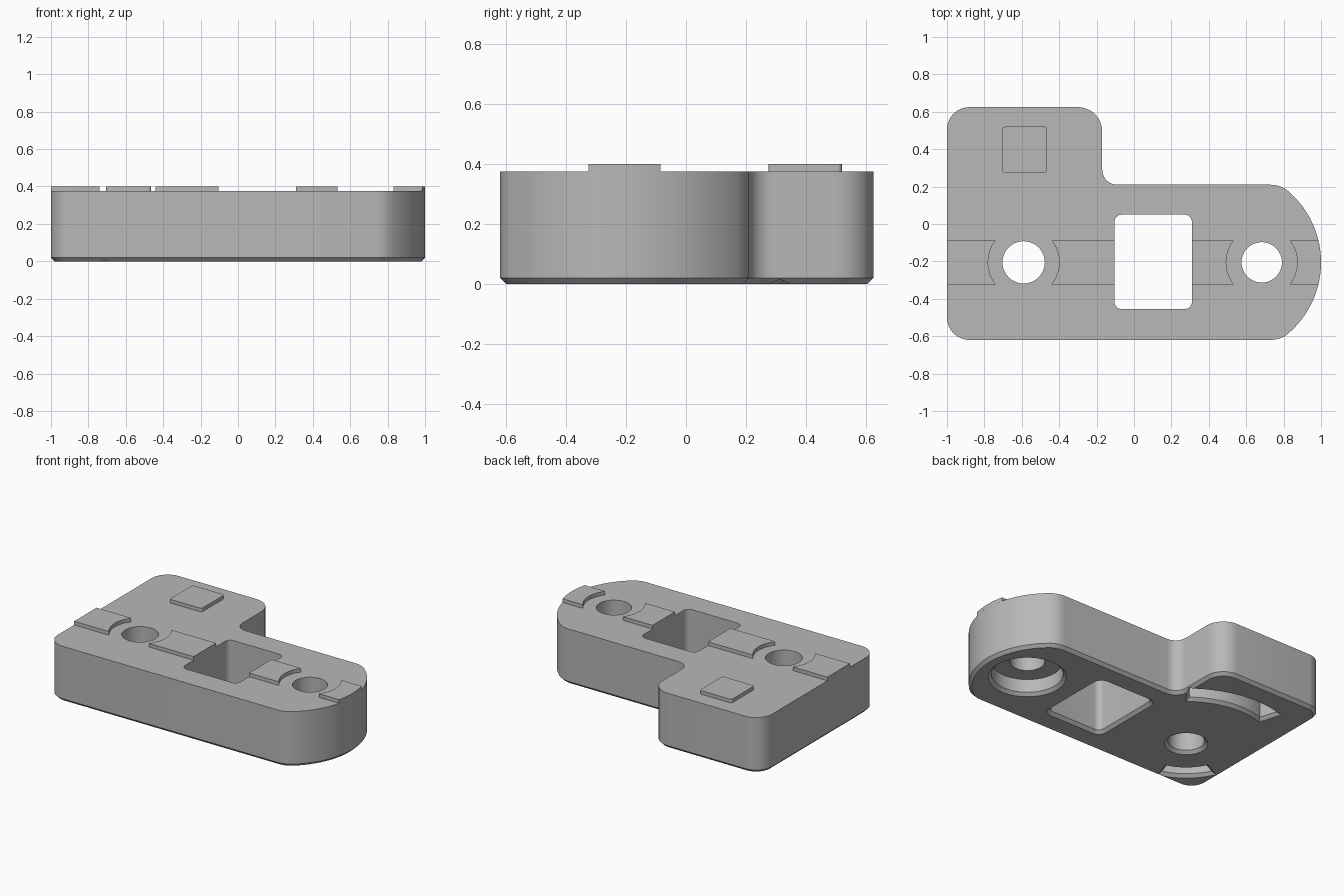
import bpy, bmesh
from math import sin, cos, radians, tan
from mathutils import Vector

cube = bpy.data.objects.get("Cube")
if cube:
    bpy.data.objects.remove(cube, do_unlink=True)

GREY = (0.48, 0.48, 0.48, 1)
grey = bpy.data.materials.new("plain grey")
grey.use_nodes = True
grey.diffuse_color = GREY
grey.node_tree.nodes["Principled BSDF"].inputs["Base Color"].default_value = GREY

TOP, RAISED, CHAMFER = 0.375, 0.4, 0.02
AXIS = -0.205                 # centre line shared by both round holes
PIVOT, NOSE = -0.59, 0.683    # x of the round holes


def arc(cx, cy, r, a0, a1, n=16):
    """Points on an arc, angles in degrees."""
    angles = [radians(a0 + (a1 - a0) * i / n) for i in range(n + 1)]
    return [(cx + r * cos(a), cy + r * sin(a)) for a in angles]


def rounded(corners, n=8):
    """Outline with each (x, y, radius) corner rounded off."""
    out = []
    for i, (x, y, r) in enumerate(corners):
        p = Vector((x, y))
        if r == 0:
            out.append(p)
            continue
        a = (Vector(corners[i - 1][:2]) - p).normalized()
        b = (Vector(corners[(i + 1) % len(corners)][:2]) - p).normalized()
        half = a.angle(b) / 2
        centre = p + (a + b).normalized() * (r / sin(half))
        start, end = p + a * (r / tan(half)), p + b * (r / tan(half))
        sweep = (start - centre).angle_signed(end - centre)
        for k in range(n + 1):
            t = -sweep * k / n
            d = start - centre
            out.append(centre + Vector((d.x * cos(t) - d.y * sin(t),
                                        d.x * sin(t) + d.y * cos(t))))
    return out


def rectangle(x0, x1, y0, y1, r):
    return rounded([(x0, y0, r), (x1, y0, r), (x1, y1, r), (x0, y1, r)])


def sharp(points):
    return [(x, y, 0) for x, y in points]


def offset(points, d):
    """Move a counter-clockwise outline outward by d."""
    out = []
    for i, p in enumerate(points):
        e0 = (p - points[i - 1]).normalized()
        e1 = (points[(i + 1) % len(points)] - p).normalized()
        n0, n1 = Vector((e0.y, -e0.x)), Vector((e1.y, -e1.x))
        out.append(p + (n0 + n1) * (d / (1 + n0.dot(n1))))
    return out


def prism(name, outline, levels):
    """Stack the outline at each (z, offset) level and close both ends."""
    pts = []
    for p in map(Vector, outline):
        if not pts or (p - pts[-1]).length > 1e-4:
            pts.append(p)
    if (pts[0] - pts[-1]).length < 1e-4:
        pts.pop()
    bm = bmesh.new()
    rings = [[bm.verts.new((p.x, p.y, z)) for p in offset(pts, d)] for z, d in levels]
    bm.faces.new(rings[0][::-1])
    bm.faces.new(rings[-1])
    for lo, hi in zip(rings, rings[1:]):
        for i in range(len(lo)):
            j = (i + 1) % len(lo)
            bm.faces.new((lo[i], lo[j], hi[j], hi[i]))
    bmesh.ops.recalc_face_normals(bm, faces=bm.faces)
    mesh = bpy.data.meshes.new(name)
    bm.to_mesh(mesh)
    bm.free()
    mesh.materials.append(grey)
    obj = bpy.data.objects.new(name, mesh)
    bpy.context.collection.objects.link(obj)
    return obj


def cutter(name, outline, depth):
    """Pocket cutter that flares into a chamfer at the underside."""
    return prism(name, outline, [(-CHAMFER, 2 * CHAMFER), (CHAMFER, 0), (depth, 0)])


def ring_slot(cx, r0, r1, a0, a1):
    return arc(cx, AXIS, r1, a0, a1, 24) + arc(cx, AXIS, r0, a1, a0, 24)


# Main body: L-shaped plate with a bowed right end
nose = (arc(0.729, AXIS - 0.265, 0.15, -90, -49.2, 8)
        + arc(0.5, AXIS, 0.5, -49.2, 49.2, 32)[1:]
        + arc(0.729, AXIS + 0.265, 0.15, 49.2, 90, 8)[1:])
outline = rounded([(-1, -0.62, 0.12)] + sharp(nose)
                  + [(-0.17, 0.21, 0.08), (-0.17, 0.625, 0.13), (-1, 0.625, 0.12)])
body = prism("body", outline, [(0, -CHAMFER), (CHAMFER, 0), (TOP, 0)])

# Openings and underside pockets
cutters = [
    cutter("window_cutter", rectangle(-0.105, 0.31, -0.455, 0.05, 0.04), 0.5),
    cutter("pivot_hole_cutter", arc(PIVOT, AXIS, 0.113, 0, 360, 48), 0.5),
    prism("nose_hole_cutter", arc(NOSE, AXIS, 0.108, 0, 360, 48), [(0.05, 0), (0.5, 0)]),
    cutter("counterbore_cutter", arc(NOSE, AXIS, 0.22, 0, 360, 64), 0.11),
    cutter("long_slot_cutter", ring_slot(PIVOT, 0.54, 0.66, 52, 107), 0.2),
    cutter("short_slot_cutter", ring_slot(PIVOT, 0.31, 0.4, 207, 252), 0.2),
]
for c in cutters:
    c.hide_render = True
    mod = body.modifiers.new(c.name, "BOOLEAN")
    mod.operation, mod.solver, mod.object = "DIFFERENCE", "EXACT", c
graph = bpy.context.evaluated_depsgraph_get()
cut_mesh = bpy.data.meshes.new_from_object(body.evaluated_get(graph))
body.modifiers.clear()
body.data = cut_mesh
for c in cutters:
    bpy.data.objects.remove(c, do_unlink=True)

# Raised pads, hollowed around the round holes
Y0, Y1, R = AXIS - 0.12, AXIS + 0.12, 0.19
HOLLOW = 38
left_of = lambda x: arc(x, AXIS, R, 180 + HOLLOW, 180 - HOLLOW)
right_of = lambda x: arc(x, AXIS, R, HOLLOW, -HOLLOW)
end_face = arc(0.5, AXIS, 0.5, -13.9, 13.9)
pads = {
    "left_pad": [(-1, Y0), (-0.75, Y0)] + left_of(PIVOT) + [(-0.75, Y1), (-1, Y1)],
    "middle_pad": [(-0.105, Y0), (-0.105, Y1), (-0.43, Y1)] + right_of(PIVOT)
                  + [(-0.43, Y0)],
    "right_pad": [(0.31, Y0), (0.522, Y0)] + left_of(NOSE) + [(0.522, Y1), (0.31, Y1)],
    "nose_pad": end_face + [(0.844, Y1)] + right_of(NOSE) + [(0.844, Y0)],
    "square_pad": rectangle(-0.705, -0.465, 0.275, 0.52, 0.015),
}
parts = [body] + [prism(n, p, [(TOP, 0), (RAISED, 0)]) for n, p in pads.items()]

# Smooth the rounded walls, keep the edges crisp
for o in bpy.context.selected_objects:
    o.select_set(False)
for o in parts:
    o.select_set(True)
bpy.context.view_layer.objects.active = body
bpy.ops.object.shade_smooth_by_angle(angle=radians(30))
